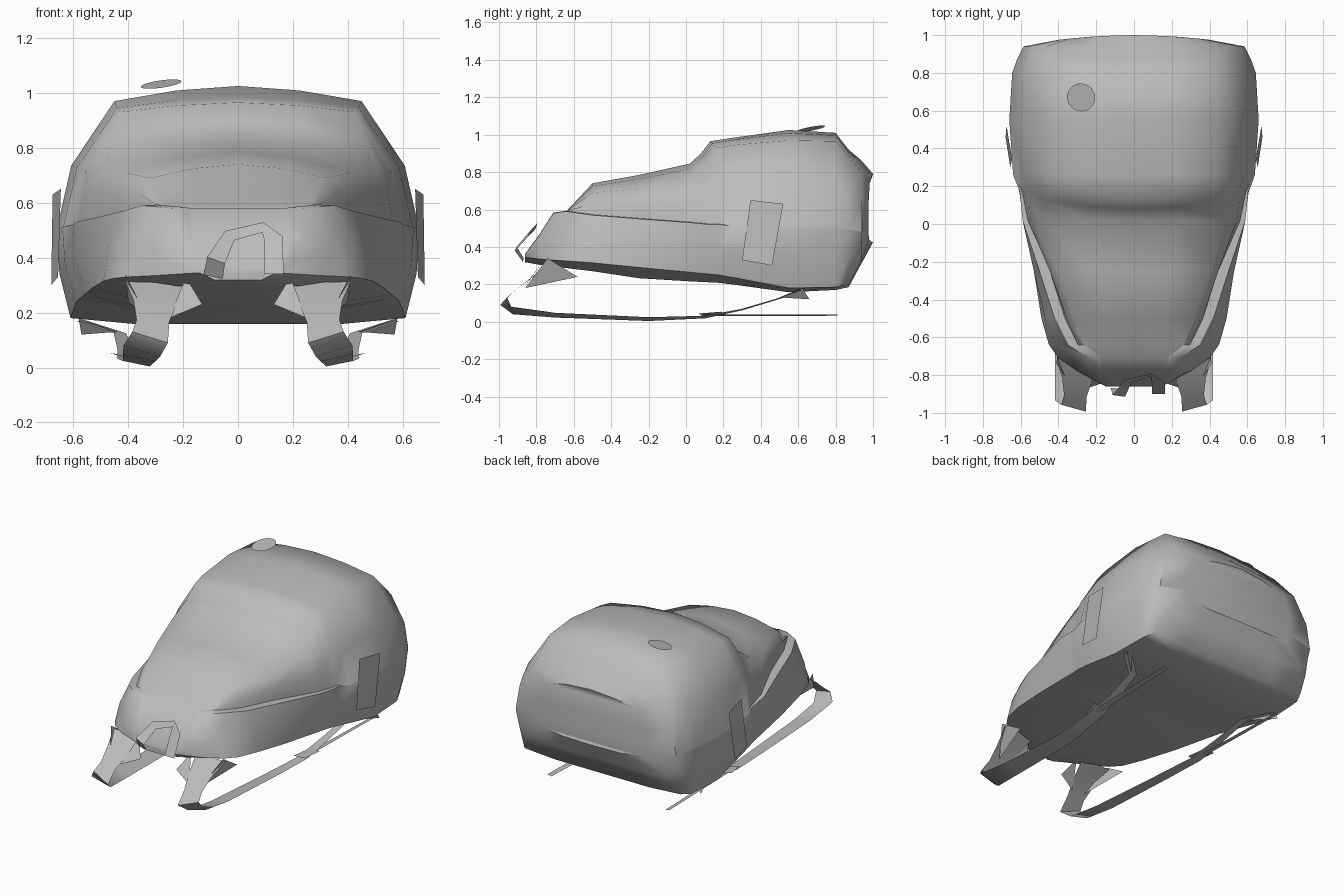
import bpy, bmesh, math
from mathutils import Vector, Euler

cube = bpy.data.objects.get("Cube")
if cube:
    bpy.data.objects.remove(cube, do_unlink=True)

# One plain fabric colour
fabric = bpy.data.materials.new("grey_fabric")
fabric.use_nodes = True
colour = (0.5, 0.5, 0.5, 1)
fabric.diffuse_color = colour
for node in fabric.node_tree.nodes:
    if node.type == 'BSDF_PRINCIPLED':
        node.inputs["Base Color"].default_value = colour


def finish(name, bm, mirrored=False):
    """Turn a bmesh into a shaded object, mirrored left to right if wanted."""
    bmesh.ops.recalc_face_normals(bm, faces=bm.faces[:])
    mesh = bpy.data.meshes.new(name)
    bm.to_mesh(mesh)
    bm.free()
    mesh.materials.append(fabric)
    obj = bpy.data.objects.new(name, mesh)
    bpy.context.collection.objects.link(obj)
    bpy.ops.object.select_all(action='DESELECT')
    obj.select_set(True)
    bpy.context.view_layer.objects.active = obj
    bpy.ops.object.shade_smooth_by_angle(angle=math.radians(50))
    if mirrored:
        obj.modifiers.new("Mirror", 'MIRROR')
    return obj


def ribbon(name, path, widths, facing=None, mirrored=False):
    """Flat webbing along a path, lying nearly level or turned to 'facing'."""
    bm = bmesh.new()
    points = [Vector(p) for p in path]
    rows = []
    last = len(points) - 1
    for i, p in enumerate(points):
        tangent = points[min(i + 1, last)] - points[max(i - 1, 0)]
        if facing:
            across = tangent.cross(Vector(facing))
        else:
            level = Vector((1, 0.25, 0.2))
            across = level - level.project(tangent)
        across = across.normalized() * widths[i] / 2
        rows.append([bm.verts.new(p - across), bm.verts.new(p + across)])
    for a, b in zip(rows, rows[1:]):
        bm.faces.new((a[0], a[1], b[1], b[0]))
    return finish(name, bm, mirrored)


def patch(name, corners):
    """A single flat sheet on each side."""
    bm = bmesh.new()
    bm.faces.new([bm.verts.new(c) for c in corners])
    return finish(name, bm, mirrored=True)


# Bag body, lofted from front to back:
# y, bottom z, bottom half width, rim half width, rim z, shoulder half width, shoulder z, top z
STATIONS = [
    (-.86, .345, .14, .13, .36, .06, .36, .36),
    (-.78, .335, .3, .24, .47, .16, .47, .47),
    (-.71, .33, .4, .24, .58, .16, .58, .58),
    (-.64, .325, .45, .35, .59, .26, .59, .59),
    (-.5, .315, .49, .42, .57, .32, .69, .74),
    (-.25, .29, .53, .5, .55, .41, .71, .785),
    (.02, .265, .56, .59, .53, .48, .755, .845),
    (.12, .255, .57, .6, .52, .46, .83, .9),
    (.17, .25, .58, .605, .52, .43, .93, .965),
    (.26, .235, .59, .64, .51, .44, .945, .985),
    (.55, .18, .61, .66, .5, .45, .97, 1.025),
    (.8, .185, .6, .645, .5, .43, .965, 1.01),
    (.87, .2, .57, .62, .49, .45, .88, .92),
    (.94, .33, .52, .585, .48, .46, .8, .86),
    (1, .44, .36, .4, .5, .34, .74, .79),
]


def body_ring(bm, station):
    y, zb, wb, wr, zr, ws, zs, zt = station
    # the ledge behind the rim fades out towards the rear
    inner = wr - max(0.0, min(0.055, 0.03 - y / 10))
    bulge = (zs - zr) / 9
    belly = max(0.015, 0.06 - abs(y + 0.2) / 20)
    half = [
        (0, zb - belly),
        (wb * 0.6, zb - belly),
        (wb, zb),
        ((wb + wr) / 2 + 0.015, (zb + zr) / 2),
        (wr, zr),
        (inner, zr + 0.003),
        ((inner + ws) / 2 + bulge, (zr + zs) / 2),
        (ws, zs),
        (ws / 2, zs + (zt - zs) * 0.7),
        (0, zt),
    ]
    full = half + [(-x, z) for x, z in reversed(half[1:-1])]
    ring = []
    for x, z in full:
        shift = 0
        if 0.1 < y < 0.2 and z >= zs:
            # the pocket lip bows forward in the middle
            shift = -0.04 * (1 - (x / ws) ** 2)
        elif y == 1:
            # the back panel is slightly rounded
            shift = -0.025 * (x / wr) ** 2
        ring.append(bm.verts.new((x, y + shift, z)))
    return ring


bm = bmesh.new()
rings = [body_ring(bm, s) for s in STATIONS]
for a, b in zip(rings, rings[1:]):
    for i in range(len(a)):
        j = (i + 1) % len(a)
        bm.faces.new((a[i], a[j], b[j], b[i]))
bm.faces.new(rings[0])
# rows of quads close the rounded back, from one side to the other
back = rings[-1]
count = len(back)
for i in range(count // 2):
    corners = (back[i], back[i + 1], back[-i - 1], back[-i % count])
    bm.faces.new(list(dict.fromkeys(corners)))
finish("bag_body", bm)

# Round badge on the top pocket
bm = bmesh.new()
bmesh.ops.create_circle(bm, cap_ends=True, segments=28, radius=0.075)
badge = finish("round_badge", bm)
badge.location = (-.28, .67, 1.032)
badge.rotation_euler = Euler((0.18, -0.14, 0))

# Side patches
patch("side_patch", [(.645, .345, .65), (.675, .52, .63), (.68, .46, .3), (.655, .3, .33)])

# Carry handle
ribbon("carry_handle",
       [(-.09, -.87, .33), (-.08, -.91, .39), (-.03, -.83, .48),
        (.09, -.8, .51), (.13, -.84, .47), (.13, -.9, .34)],
       (.07, .07, .05, .04, .07, .07), facing=(0, -1, 0.4))

# Shoulder straps, flared where they leave the bag
ribbon("shoulder_strap",
       [(.3, -.71, .31), (.3, -.82, .24), (.31, -.91, .17), (.32, -.975, .11),
        (.35, -.93, .06), (.36, -.7, .035), (.37, -.2, .014), (.4, .1, .025),
        (.41, .3, .065), (.43, .5, .125), (.57, .62, .17)],
       (.22, .16, .12, .14, .14, .12, .1, .08, .06, .05, .05), mirrored=True)
patch("outer_gusset", [(.33, -.86, .18), (.4, -.58, .24), (.41, -.74, .34)])
patch("inner_gusset", [(.25, -.87, .18), (.13, -.83, .23), (.19, -.76, .33)])

# Loose strap ends, buckles and rear anchors
ribbon("strap_tail", [(.41, .1, .035), (.43, .81, .035)], (.04, .03), mirrored=True)
ribbon("strap_buckle", [(.39, .08, .035), (.42, .2, .045)], (.1, .1), mirrored=True)
patch("strap_anchor", [(.44, .5, .13), (.57, .66, .12), (.58, .62, .18)])
